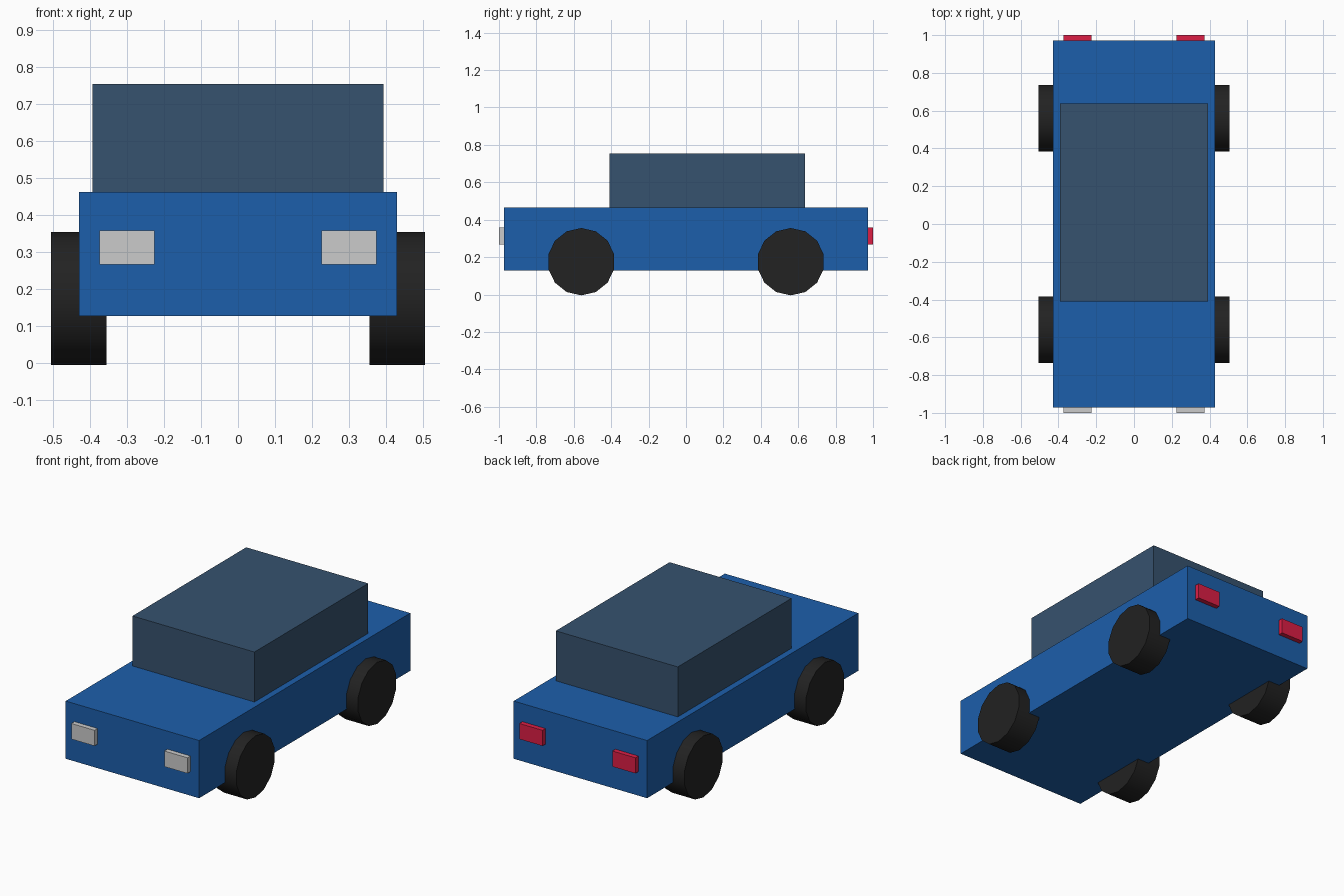
import bpy
import math

if "Cube" in bpy.data.objects:
    bpy.data.objects.remove(bpy.data.objects["Cube"])


def material(name, rgb):
    mat = bpy.data.materials.new(name)
    mat.diffuse_color = (*rgb, 1)
    mat.use_nodes = True
    mat.node_tree.nodes["Principled BSDF"].inputs["Base Color"].default_value = mat.diffuse_color
    return mat


def finish(name, mat):
    ob = bpy.context.object
    ob.name = ob.data.name = name
    bpy.ops.object.transform_apply(location=False, rotation=True, scale=True)
    if mat:
        ob.data.materials.append(mat)
    return ob


def box(name, lo, hi, mat=None):
    centre = [(a + b) / 2 for a, b in zip(lo, hi)]
    bpy.ops.mesh.primitive_cube_add(size=1, location=centre)
    bpy.context.object.scale = [b - a for a, b in zip(lo, hi)]
    return finish(name, mat)


def wheel(name, x, y, mat):
    radius, sides = 0.18, 14
    z = radius * math.cos(math.pi / sides)  # rests on a flat side
    bpy.ops.mesh.primitive_cylinder_add(vertices=sides, radius=radius, depth=0.15,
                                        location=(x, y, z),
                                        rotation=(math.pi / 2, 0, math.pi / 2))
    # put a corner at the front and back of the rim
    finish(name, mat)
    bpy.ops.object.shade_smooth_by_angle(angle=math.radians(40))


blue = material("body_blue", (0.012, 0.114, 0.407))
slate = material("cabin_slate", (0.037, 0.084, 0.156))
black = material("tyre_black", (0.016, 0.016, 0.016))
red = material("light_red", (0.72, 0.013, 0.06))

# Body and cabin
box("body", (-0.43, -0.972, 0.128), (0.43, 0.972, 0.464), blue)
box("cabin", (-0.393, -0.41, 0.464), (0.393, 0.637, 0.755), slate)

# Wheels and lights on both sides
for side, s in (("left", -1), ("right", 1)):
    for end, y in (("front", -0.56), ("rear", 0.56)):
        wheel(f"{end}_{side}_wheel", s * 0.43, y, black)
    x0, x1 = sorted((s * 0.225, s * 0.374))
    box(f"{side}_headlight", (x0, -1.0, 0.268), (x1, -0.96, 0.359))
    box(f"{side}_taillight", (x0, 0.96, 0.268), (x1, 1.0, 0.359), red)
